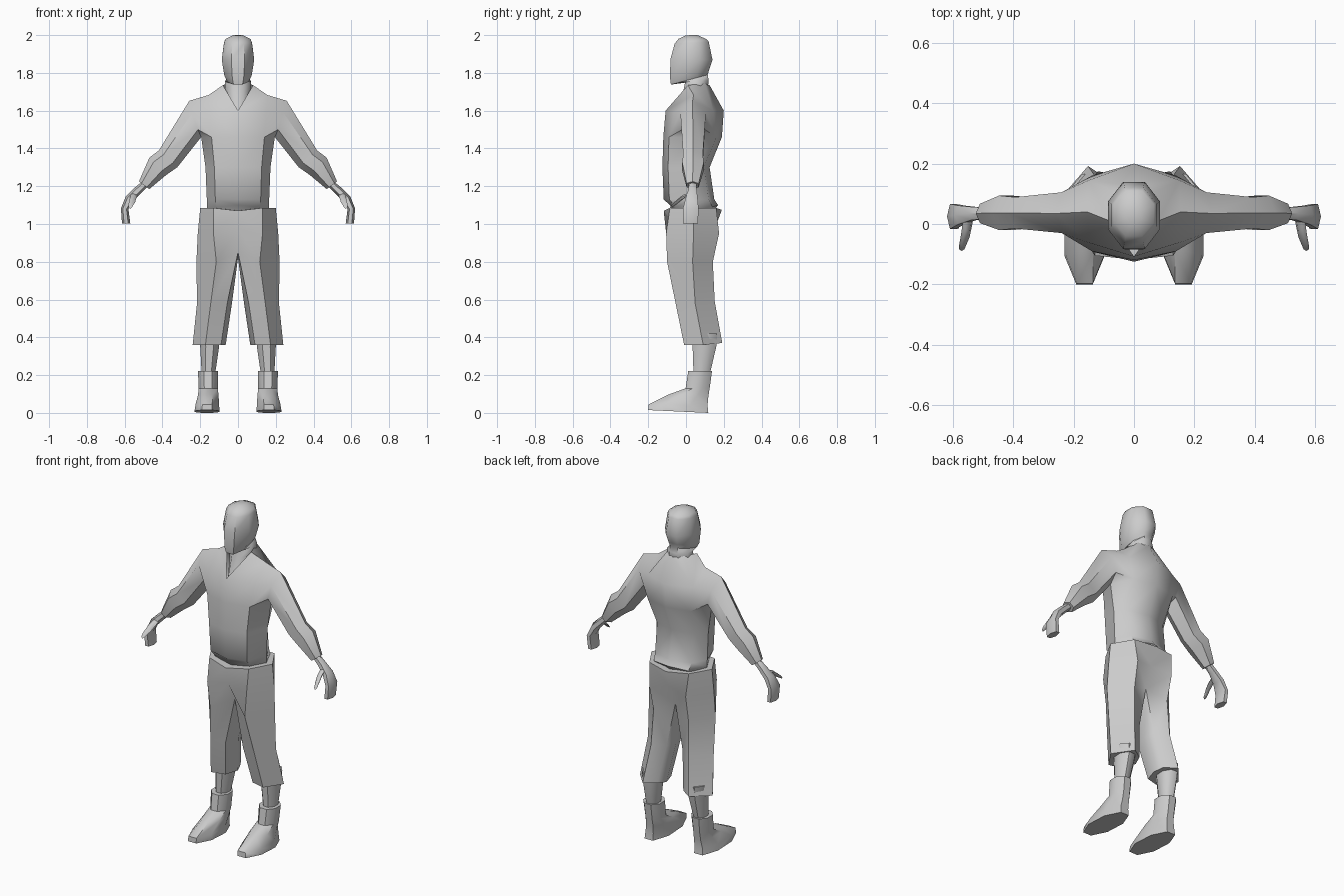
import bpy, bmesh, math

if "Cube" in bpy.data.objects:
    bpy.data.objects.remove(bpy.data.objects["Cube"])


def finish(name, verts, faces, mirror=True, angle=50):
    bm = bmesh.new()
    for s in ((1, -1) if mirror else (1,)):
        vs = [bm.verts.new((x * s, y, z)) for x, y, z in verts]
        for f in faces:
            bm.faces.new([vs[i] for i in f])
    bmesh.ops.remove_doubles(bm, verts=bm.verts, dist=0.0005)
    bmesh.ops.recalc_face_normals(bm, faces=bm.faces)
    me = bpy.data.meshes.new(name)
    bm.to_mesh(me)
    bm.free()
    ob = bpy.data.objects.new(name, me)
    bpy.context.collection.objects.link(ob)
    bpy.ops.object.select_all(action='DESELECT')
    ob.select_set(True)
    bpy.context.view_layer.objects.active = ob
    bpy.ops.object.shade_smooth_by_angle(angle=math.radians(angle))
    return ob


def bridge(a, b, closed=True):
    n = len(a)
    return [(a[i], a[(i + 1) % n], b[(i + 1) % n], b[i]) for i in range(n if closed else n - 1)]


def loft(name, rings, mirror=True, angle=50):
    n = len(rings[0])
    idx = [list(range(k * n, k * n + n)) for k in range(len(rings))]
    faces = [tuple(idx[0]), tuple(idx[-1])]
    for a, b in zip(idx, idx[1:]):
        faces += bridge(a, b)
    return finish(name, [p for r in rings for p in r], faces, mirror, angle)


def level(x0, x1, yf, yb, zf, zb, n=8):
    """Ring around z with flat sides; height runs from zf (front) to zb (back)."""
    k = math.cos(math.pi / n)
    out = []
    for i in range(n):
        t = 2 * math.pi * (i + 0.5) / n
        u, v = math.cos(t) / k, math.sin(t) / k
        out.append(((x0 + x1) / 2 + u * (x1 - x0) / 2, (yf + yb) / 2 + v * (yb - yf) / 2,
                    (zf + zb) / 2 + v * (zb - zf) / 2))
    return out


def limb(cx, cy, cz, tilt, a, b, n=6):
    """Ring across an arm, starting underneath and going round by the front.
    a = half thickness in xz, b = half width in y, tilt = lean of the upper side towards +x."""
    d = math.radians(tilt)
    return [(cx - a * math.cos(t) * math.cos(d), cy - b * math.sin(t), cz - a * math.cos(t) * math.sin(d))
            for t in (2 * math.pi * i / n for i in range(n))]


# Shirt: half trunk rows (front centre, front, side, back, back centre)
def row(z, yf, yb, xs, xm, zc=0.0, cut=0.03):
    return [(0, yf, z + zc), (xm, yf + cut, z), (xs, .035, z), (xm, yb - cut, z), (0, yb, z + zc)]


V = []
F = []
for r in (row(1.05, -.06, .13, .15, .1), row(1.09, -.085, .17, .165, .115, .01),
          row(1.13, -.118, .15, .165, .12), row(1.3, -.125, .125, .172, .125),
          row(1.46, -.12, .19, .195, .14)):
    V += r
for k in range(4):
    F += bridge(list(range(k * 5, k * 5 + 5)), list(range(k * 5 + 5, k * 5 + 10)), False)
Fc0, Fm0, A0, Bm0, Bc0 = range(20, 25)
# chest, shoulders, neckline
V += [(0, -.108, 1.6), (.15, -.062, 1.59), (.15, .145, 1.6), (0, .2, 1.6),
      (.08, .01, 1.735), (.055, .1, 1.745), (0, .125, 1.735), (.155, .04, 1.683)]
Fc1, Fm1, Bm1, Bc1, N1, N2, N3, TS = range(25, 33)
# sleeve root
V += [(.212, -.02, 1.5), (.24, -.03, 1.59), (.258, .035, 1.652), (.24, .105, 1.59), (.212, .1, 1.5)]
F1, F2, T, B2, B1 = range(33, 38)
F += [(Fc0, Fm0, Fm1, Fc1), (Fm0, A0, F1), (Fm0, F1, F2, Fm1), (Fm1, F2, T, TS), (Fc1, Fm1, TS, N1),
      (Bm0, Bc0, Bc1, Bm1), (A0, B1, Bm0), (Bm0, Bm1, B2, B1), (Bm1, B2, T, TS),
      (Bm1, TS, N1, N2), (Bm1, N2, N3, Bc1)]
prev = [A0, F1, F2, T, B2, B1]
for r in (limb(.37, .037, 1.345, 42, .066, .06), limb(.425, .037, 1.305, 46, .064, .066),
          limb(.497, .035, 1.205, 36, .034, .037)):
    cur = list(range(len(V), len(V) + 6))
    V += r
    F += bridge(prev, cur)
    prev = cur
F.append(tuple(prev))
finish("shirt", V, F)

# Head, neck and chest skin showing in the neckline
loft("head_and_neck", [
    level(-.045, .045, -.075, .09, 1.56, 1.64),
    level(-.07, .07, -.015, .115, 1.7, 1.72),
    level(-.068, .068, -.005, .12, 1.75, 1.76),
    level(-.056, .056, -.08, .115, 1.738, 1.79),
    level(-.072, .072, -.084, .122, 1.77, 1.815),
    level(-.086, .086, -.083, .14, 1.87, 1.87),
    level(-.074, .074, -.06, .12, 1.955, 1.965),
    level(-.066, .066, -.04, .11, 1.98, 1.978),
    level(-.025, .025, .0, .06, 1.999, 2.0)], mirror=False)

# Hands and thumbs
loft("hand", [
    limb(.49, .035, 1.215, 36, .02, .022),
    limb(.53, .035, 1.178, 40, .022, .025),
    limb(.573, .03, 1.135, 28, .024, .036),
    limb(.6, .025, 1.08, 5, .02, .048),
    limb(.592, .024, 1.002, 0, .022, .045)])
loft("thumb", [
    level(.535, .565, -.005, .035, 1.14, 1.17, 6),
    level(.545, .572, -.05, -.02, 1.105, 1.15, 6),
    level(.562, .58, -.088, -.068, 1.082, 1.11, 6)])

# Trousers: half waist rows, then a six-sided leg from the crotch down
P = []
G = []
P += [(0, -.118, 1.07), (.13, -.085, 1.085), (.2, .04, 1.085), (.13, .16, 1.085), (0, .19, 1.075)]
P += [(0, -.095, .97), (.13, -.105, .95), (.213, .04, .95), (.12, .175, .95), (0, .15, .97)]
G += [(0, 1, 2, 3, 4)] + bridge([0, 1, 2, 3, 4], [5, 6, 7, 8, 9], False)
P += [(0, -.03, .85), (.115, -.1, .8), (.22, .035, .8), (.115, .142, .8), (0, .1, .85), (0, .035, .82)]
G += bridge([5, 6, 7, 8, 9], [10, 11, 12, 13, 14], False)
prev = list(range(10, 16))
for z, xi, xo, yf, yb in ((.58, .032, .217, -.055, .152), (.36, .065, .24, -.01, .192)):
    xm, ym, d = (xi + xo) / 2, (yf + yb) / 2, .045
    cur = list(range(len(P), len(P) + 6))
    P += [(xi + .025, yf + .02, z), (xm + .02, yf, z), (xo, ym, z),
          (xm, yb, z + .01), (xi + .02, yb - d, z + .01), (xi, ym, z)]
    G += bridge(prev, cur)
    prev = cur
G.append(tuple(prev))
finish("trousers", P, G)

# Shins
loft("shin", [level(.095, .205, .03, .165, .42, .42),
              level(.1, .2, .035, .16, .35, .35),
              level(.122, .192, .04, .125, .2, .2)])

# Boots
loft("boot", [level(.105, .212, .012, .138, .222, .222),
              level(.107, .208, -.002, .125, .13, .13),
              level(.103, .212, -.09, .118, .098, .085),
              level(.1, .225, -.198, .114, .045, .04),
              level(.098, .23, -.2, .118, .015, .0)], angle=45)
